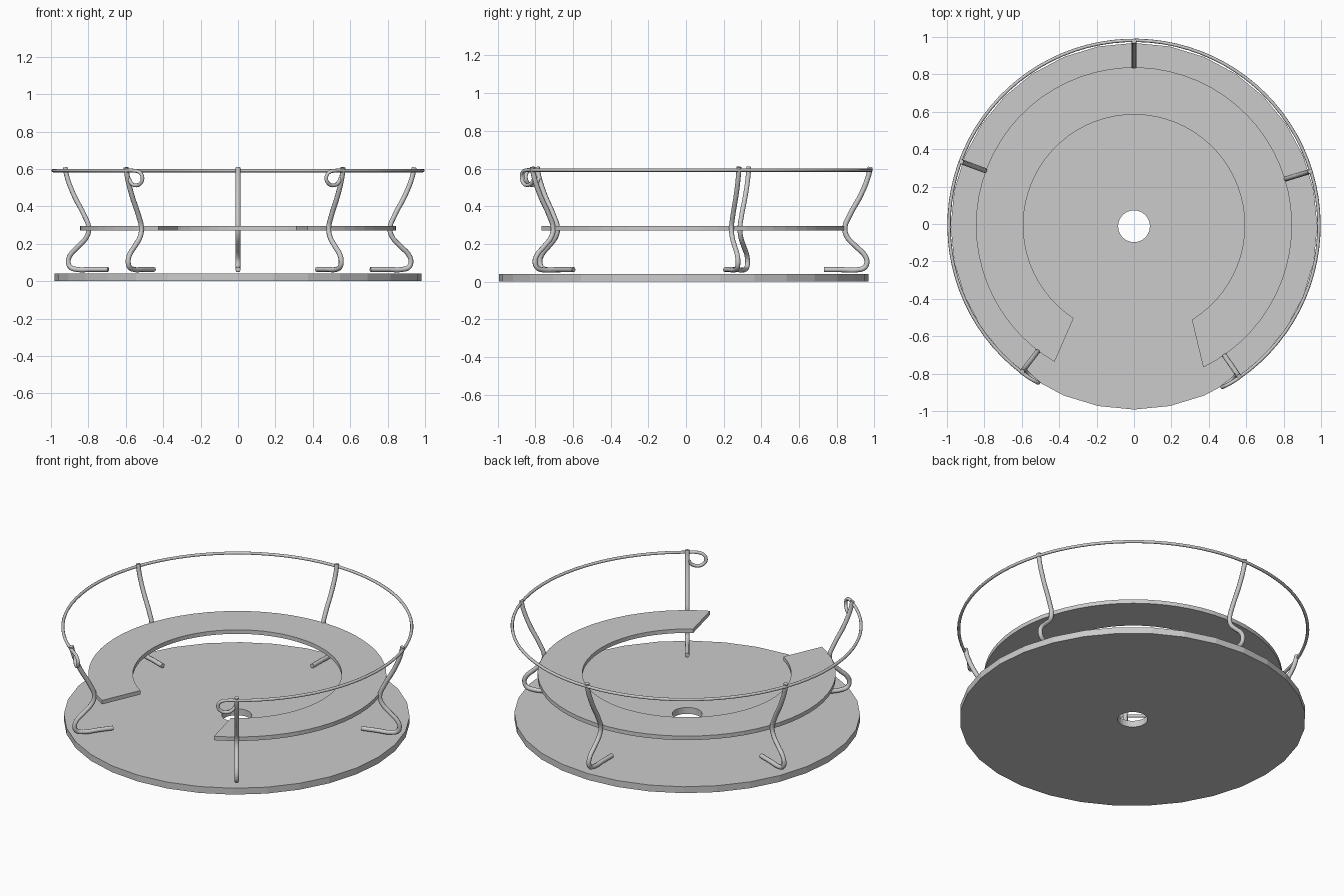
import bpy, bmesh, math
from math import cos, sin, radians

if "Cube" in bpy.data.objects:
    bpy.data.objects.remove(bpy.data.objects["Cube"])

CY = -0.007  # shared centre offset in y


def mesh_object(name, bm):
    bmesh.ops.recalc_face_normals(bm, faces=bm.faces[:])
    me = bpy.data.meshes.new(name)
    bm.to_mesh(me)
    bm.free()
    ob = bpy.data.objects.new(name, me)
    bpy.context.collection.objects.link(ob)
    return ob


def ring_plate(name, ri, ro, z0, z1, n, cy, inner=None, outer=None):
    """Flat annulus; open between the given (start, end) angles if supplied."""
    bm = bmesh.new()
    closed = inner is None
    sections = []
    for i in range(n if closed else n + 1):
        t = i / n
        if closed:
            ai = ao = math.tau * t
        else:
            ai = radians(inner[0] + (inner[1] - inner[0]) * t)
            ao = radians(outer[0] + (outer[1] - outer[0]) * t)
        pts = [(ri, ai, z0), (ro, ao, z0), (ro, ao, z1), (ri, ai, z1)]
        sections.append([bm.verts.new((r * cos(a), cy + r * sin(a), z)) for r, a, z in pts])
    for i in range(n):
        a, b = sections[i], sections[(i + 1) % len(sections)]
        for k in range(4):
            m = (k + 1) % 4
            bm.faces.new((a[k], a[m], b[m], b[k]))
    if not closed:
        bm.faces.new(sections[0])
        bm.faces.new(sections[-1][::-1])
    return mesh_object(name, bm)


def wire(name, pts, radius, smooth_path=True):
    """Round capped wire through the points, turned into a mesh."""
    cu = bpy.data.curves.new(name, 'CURVE')
    cu.dimensions = '3D'
    cu.bevel_depth = radius
    cu.bevel_resolution = 2
    cu.use_fill_caps = True
    cu.resolution_u = 5
    if smooth_path:
        sp = cu.splines.new('BEZIER')
        sp.bezier_points.add(len(pts) - 1)
        for bp, p in zip(sp.bezier_points, pts):
            bp.co = p
            bp.handle_left_type = bp.handle_right_type = 'AUTO'
    else:
        sp = cu.splines.new('POLY')
        sp.points.add(len(pts) - 1)
        for q, p in zip(sp.points, pts):
            q.co = (*p, 1)
    ob = bpy.data.objects.new(name, cu)
    bpy.context.collection.objects.link(ob)
    bpy.ops.object.select_all(action='DESELECT')
    ob.select_set(True)
    bpy.context.view_layer.objects.active = ob
    bpy.ops.object.convert(target='MESH')
    bpy.ops.object.shade_smooth_by_angle(angle=radians(50))
    return bpy.context.object


def polar(r, a, z):
    return (r * cos(a), CY + r * sin(a), z)


# Round base with a centre hole
ring_plate("base_disc", 0.085, 0.98, 0.0, 0.04, 32, -0.012)

# Open ring shelf, with a gap at the front
ring_plate("ring_shelf", 0.592, 0.845, 0.271, 0.296, 56, CY,
           inner=(-58.5, 237), outer=(-64, 239.8))

# Bent wire legs: (radius, height) profile turned to each angle
LEG = [(0.985, 0.608), (0.975, 0.56), (0.935, 0.46), (0.875, 0.35), (0.85, 0.285),
       (0.86, 0.24), (0.91, 0.185), (0.955, 0.14), (0.967, 0.105), (0.955, 0.075),
       (0.92, 0.063), (0.83, 0.063), (0.74, 0.063)]
LEGS = {"back_leg": 90, "right_leg": 17, "left_leg": 159.8,
        "front_left_leg": 232.6, "front_right_leg": -55.2}
for name, deg in LEGS.items():
    wire(name, [polar(r, radians(deg), z) for r, z in LEG], 0.0135)

# Thin top rail, from one front leg round the back to the other
a0, a1 = radians(-55.2), radians(232.6)
wire("top_rail", [polar(0.989, a0 + (a1 - a0) * i / 72, 0.591) for i in range(73)],
     0.009, smooth_path=False)

# Curled rail ends: (distance along rail, radius, height)
HOOK = [(0, 0.989, 0.591), (0.05, 0.989, 0.591), (0.093, 0.987, 0.58), (0.108, 0.985, 0.55),
        (0.09, 0.982, 0.52), (0.055, 0.978, 0.512), (0.025, 0.972, 0.524), (0.006, 0.968, 0.55)]
for name, a, d in (("right_rail_curl", a0, -1), ("left_rail_curl", a1, 1)):
    wire(name, [polar(r, a + d * s, z) for s, r, z in HOOK], 0.01)
